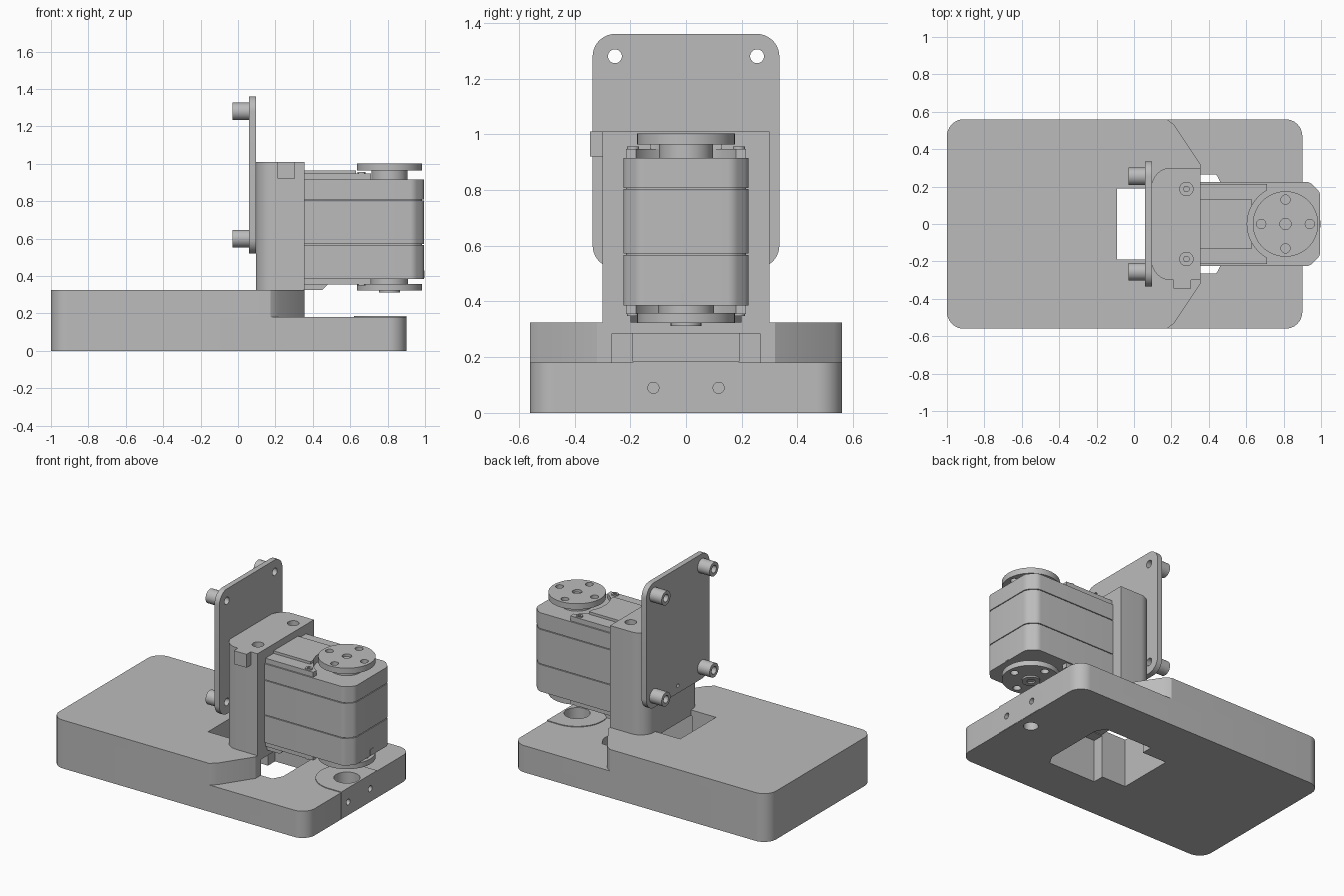
import bpy, bmesh, math
from mathutils import Vector

cube = bpy.data.objects.get("Cube")
if cube:
    bpy.data.objects.remove(cube, do_unlink=True)

grey = bpy.data.materials.new("plain grey")
grey.use_nodes = True
grey.diffuse_color = (0.5, 0.5, 0.5, 1)
grey.node_tree.nodes["Principled BSDF"].inputs["Base Color"].default_value = (0.5, 0.5, 0.5, 1)


def rounded(corners, steps=8):
    """Outline from (u, v, radius) corners."""
    pts = []
    for i, (u, v, r) in enumerate(corners):
        p = Vector((u, v))
        if r == 0:
            pts.append(p)
            continue
        d1 = (Vector(corners[i - 1][:2]) - p).normalized()
        d2 = (Vector(corners[(i + 1) % len(corners)][:2]) - p).normalized()
        half = d1.angle(d2) / 2
        c = p + (d1 + d2).normalized() * (r / math.sin(half))
        a = p + d1 * (r / math.tan(half)) - c
        b = p + d2 * (r / math.tan(half)) - c
        for k in range(steps + 1):
            pts.append(c + a.lerp(b, k / steps).normalized() * r)
    return pts


def rect(u0, u1, v0, v1, r=0):
    return rounded([(u0, v0, r), (u1, v0, r), (u1, v1, r), (u0, v1, r)])


def circle(u, v, r, n=40):
    return [Vector((u + r * math.cos(math.tau * k / n), v + r * math.sin(math.tau * k / n)))
            for k in range(n)]


def prism(name, outline, lo, hi, axis="z"):
    """Extrude a flat outline along an axis; x uses (y, z), y uses (x, z)."""
    place = {"z": lambda p: (p[0], p[1], lo),
             "x": lambda p: (lo, p[0], p[1]),
             "y": lambda p: (p[0], lo, p[1])}[axis]
    step = Vector([(hi - lo) * (axis == a) for a in "xyz"])
    bm = bmesh.new()
    face = bm.faces.new([bm.verts.new(place(p)) for p in outline])
    out = bmesh.ops.extrude_face_region(bm, geom=[face])
    bmesh.ops.translate(bm, vec=step, verts=[g for g in out["geom"] if isinstance(g, bmesh.types.BMVert)])
    bmesh.ops.recalc_face_normals(bm, faces=bm.faces)
    mesh = bpy.data.meshes.new(name)
    bm.to_mesh(mesh)
    bm.free()
    mesh.materials.append(grey)
    ob = bpy.data.objects.new(name, mesh)
    bpy.context.collection.objects.link(ob)
    return ob


def activate(ob):
    bpy.ops.object.select_all(action="DESELECT")
    ob.select_set(True)
    bpy.context.view_layer.objects.active = ob


def cut(ob, *shapes):
    """Subtract prisms given as (outline, lo, hi, axis)."""
    for shape in shapes:
        tool = prism("cutter", *shape)
        tool.hide_render = True
        mod = ob.modifiers.new("cut", "BOOLEAN")
        mod.operation = "DIFFERENCE"
        mod.solver = "EXACT"
        mod.object = tool
        activate(ob)
        bpy.ops.object.modifier_apply(modifier=mod.name)
        bpy.data.objects.remove(tool, do_unlink=True)
    return ob


SIDES = (-1, 1)
AXLE = 0.81

# Stepped base with a window under the bracket
edge = [(0.16, 0.57), (0.185, 0.553), (0.215, 0.53), (0.355, 0.32)]
step = [(1.1, 0.7), (0.16, 0.7)] + edge + [(x, -y) for x, y in reversed(edge)] + [(0.16, -0.7), (1.1, -0.7)]
well = rounded([(0.09, -0.265, 0), (0.44, -0.265, 0), (0.475, -0.2, 0),
                (0.475, 0.2, 0), (0.44, 0.265, 0), (0.09, 0.265, 0)])
axle_holes = [(circle(AXLE, 0, 0.08), 0.06, 0.3, "z"), (circle(AXLE, 0, 0.045), -0.1, 0.1, "z")]
screw_holes = [(circle(s * 0.117, 0.09, 0.02, 20), 0.84, 1.0, "x") for s in SIDES]
base = prism("base", rect(-1, 0.9, -0.56, 0.56, 0.09), 0, 0.325)
cut(base, (step, 0.18, 0.5, "z"), (rect(-0.09, 0.2, -0.19, 0.19), -0.1, 0.5, "z"),
    (well, -0.1, 0.285, "z"), *axle_holes, *screw_holes)

# Round-ended insert carrying the lower pivot
insert = prism("pivot_insert", rounded([(0.62, -0.19, 0.185), (0.902, -0.19, 0),
                                        (0.902, 0.19, 0), (0.62, 0.19, 0.185)]), 0.002, 0.185)
cut(insert, *axle_holes, *screw_holes)

# Upright bracket with screw pockets, side clip and lower tongue
bracket = prism("bracket", rounded([(0.095, -0.3, 0.1), (0.355, -0.3, 0),
                                    (0.355, 0.3, 0), (0.095, 0.3, 0.1)]), 0.29, 1.01)
cut(bracket, *[(circle(0.28, s * 0.187, 0.036, 24), 0.97, 1.1, "z") for s in SIDES])
for s in SIDES:
    prism("bracket_screw", circle(0.28, s * 0.187, 0.017, 16), 0.96, 0.985)
prism("bracket_clip", rect(0.21, 0.305, 0.92, 1.01), -0.345, -0.29, "y")
prism("bracket_tongue", [(0.3, 0.325), (0.45, 0.325), (0.49, 0.365), (0.3, 0.365)], -0.2, 0.2, "y")

# Rear mounting plate with hollow standoffs
spots = [(s * 0.255, z) for s in SIDES for z in (0.6, 1.28)]
plate = prism("mounting_plate", rect(-0.335, 0.335, 0.52, 1.36, 0.08), 0.06, 0.096, "x")
cut(plate, (circle(0, 0.57, 0.012, 16), 0, 0.2, "x"),
    *[(circle(y, z, 0.025, 24), 0, 0.2, "x") for y, z in spots])
for y, z in spots:
    post = prism("standoff", circle(y, z, 0.047, 32), -0.03, 0.06, "x")
    cut(post, (circle(y, z, 0.025, 24), -0.1, 0.1, "x"))


# Motor body: three shells parted by fine grooves
def body(name, lo, hi, inset=0):
    w, end = 0.225 - inset, 0.995 - inset
    return prism(name, rounded([(0.3, -w, 0), (0.94, -w, 0.05), (end, -0.17, 0.05),
                                (end, 0.17, 0.05), (0.94, w, 0.05), (0.3, w, 0)], 4), lo, hi)


for name, lo, hi in (("motor_lower_shell", 0.385, 0.567), ("motor_middle_shell", 0.572, 0.803),
                     ("motor_upper_shell", 0.808, 0.915)):
    body(name, lo, hi)
body("motor_core", 0.4, 0.9, 0.01)
prism("motor_socket", rect(-0.018, 0.018, 0.388, 0.43), 0.99, 0.998, "x")

# Motor covers, scooped around the output discs
scoop = circle(AXLE, 0, 0.205, 56)
covers = (("top_cover", 0.9, 0.948, 0.215, 0.71), ("top_ridge", 0.94, 0.965, 0.13, 0.63),
          ("bottom_cover", 0.355, 0.4, 0.215, 0.71))
for name, lo, hi, w, end in covers:
    cut(prism(name, rect(0.3, end, -w, w), lo, hi), (scoop, 0.2, 1.2, "z"))
for s in SIDES:
    for name, lo, hi in (("upper_cover_screw", 0.94, 0.956), ("lower_cover_screw", 0.348, 0.36)):
        ring = prism(name, circle(0.66, s * 0.19, 0.022, 20), lo, hi)
        mid = (lo + hi) / 2
        hole = (mid, 1.1, "z") if lo > 0.5 else (0.1, mid, "z")
        cut(ring, (circle(0.66, s * 0.19, 0.011, 12), *hole))

# Output discs above and below
bolts = [(AXLE + 0.13 * math.cos(a * math.pi / 2), 0.13 * math.sin(a * math.pi / 2)) for a in range(4)]
top_disc = prism("top_disc", circle(AXLE, 0, 0.175, 64), 0.963, 1.002)
cut(top_disc, (circle(AXLE, 0, 0.03, 24), 0.985, 1.1, "z"),
    *[(circle(x, y, 0.025, 20), 0.9, 1.1, "z") for x, y in bolts])
prism("top_hub", circle(AXLE, 0, 0.097, 48), 0.91, 0.965)
bottom_disc = prism("bottom_disc", circle(AXLE, 0, 0.175, 64), 0.323, 0.358)
cut(bottom_disc, *[(circle(x, y, 0.025, 20), 0.2, 0.4, "z") for x, y in bolts])
prism("bottom_hub", circle(AXLE, 0, 0.1, 48), 0.355, 0.39)
cap = prism("bottom_cap", circle(AXLE, 0, 0.055, 32), 0.312, 0.33)
cut(cap, (circle(AXLE, 0, 0.025, 20), 0.2, 0.322, "z"))

# Smooth curved sides, sharp edges kept
for ob in [o for o in bpy.context.collection.objects if o.type == "MESH"]:
    activate(ob)
    bpy.ops.object.shade_smooth_by_angle(angle=math.radians(30))
